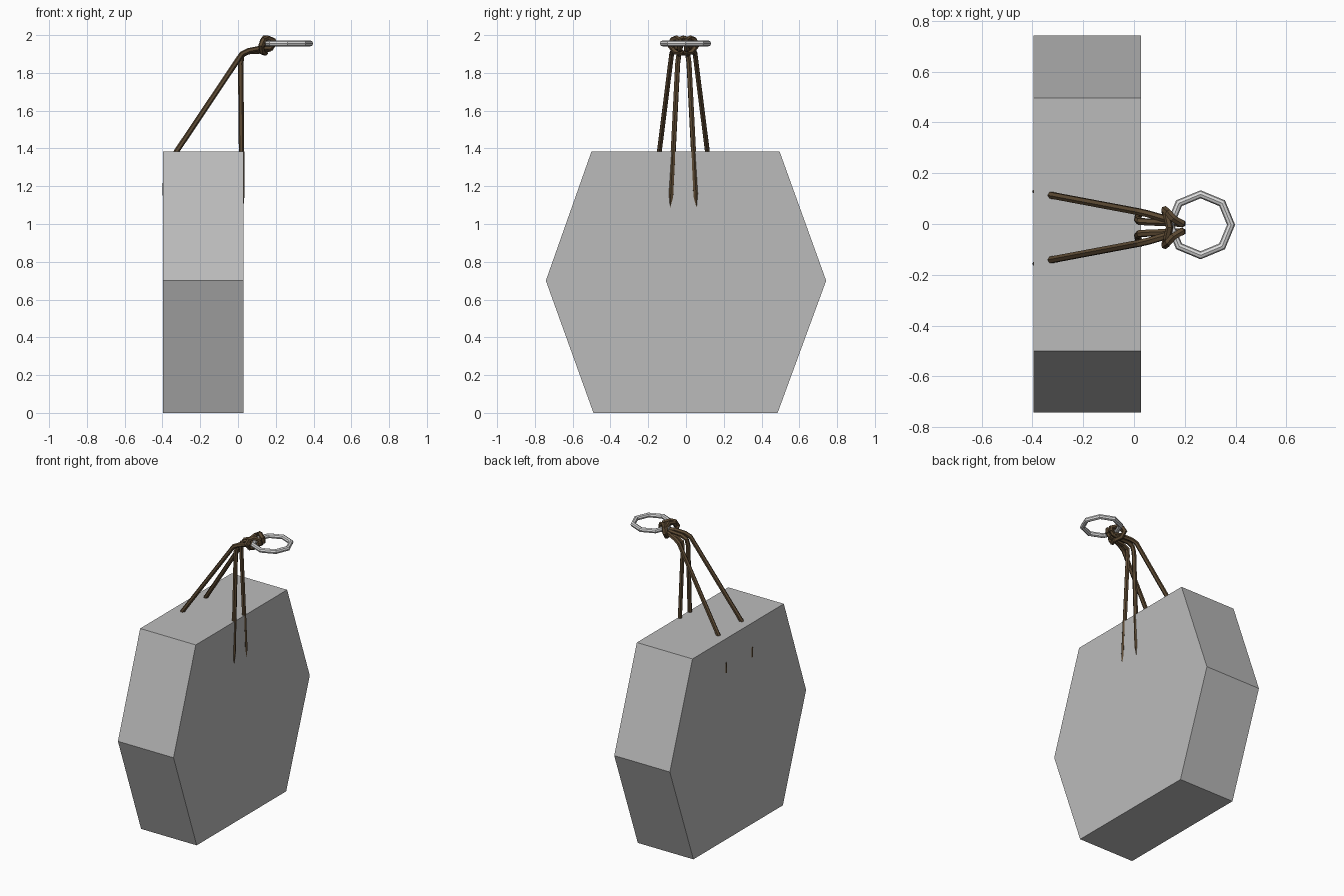
import bpy
import bmesh
import math

cube = bpy.data.objects.get("Cube")
if cube:
    bpy.data.objects.remove(cube, do_unlink=True)


def material(name, rgb):
    m = bpy.data.materials.new(name)
    m.use_nodes = True
    m.diffuse_color = (*rgb, 1)
    m.node_tree.nodes["Principled BSDF"].inputs["Base Color"].default_value = (*rgb, 1)
    return m


stone = material("stone grey", (0.5, 0.5, 0.5))
leather = material("cord brown", (0.105, 0.066, 0.032))
steel = material("ring silver", (0.72, 0.72, 0.72))


def cord(name, points, radius=0.0145):
    """Six-sided cord along a path, turned into a mesh."""
    curve = bpy.data.curves.new(name, "CURVE")
    curve.dimensions = "3D"
    curve.bevel_depth = radius
    curve.bevel_resolution = 1
    curve.use_fill_caps = True
    spline = curve.splines.new("POLY")
    spline.points.add(len(points) - 1)
    for p, co in zip(spline.points, points):
        p.co = (*co, 1)
    spline.use_smooth = False
    temp = bpy.data.objects.new(name + "_path", curve)
    bpy.context.collection.objects.link(temp)
    bpy.context.view_layer.update()
    mesh = bpy.data.meshes.new_from_object(temp.evaluated_get(bpy.context.evaluated_depsgraph_get()))
    bpy.data.objects.remove(temp, do_unlink=True)
    mesh.materials.clear()
    mesh.materials.append(leather)
    ob = bpy.data.objects.new(name, mesh)
    bpy.context.collection.objects.link(ob)


# Hexagonal tag body: profile in y/z extruded along x
profile = [(-0.49, 0), (0.485, 0), (0.742, 0.70), (0.495, 1.385), (-0.5, 1.385), (-0.742, 0.70)]
bm = bmesh.new()
face = bm.faces.new([bm.verts.new((-0.396, y, z)) for y, z in profile])
side = bmesh.ops.extrude_face_region(bm, geom=[face])
bmesh.ops.translate(bm, vec=(0.424, 0, 0),
                    verts=[v for v in side["geom"] if isinstance(v, bmesh.types.BMVert)])
bmesh.ops.recalc_face_normals(bm, faces=bm.faces)
mesh = bpy.data.meshes.new("hexagonal_tag")
bm.to_mesh(mesh)
bm.free()
mesh.materials.append(stone)
bpy.context.collection.objects.link(bpy.data.objects.new("hexagonal_tag", mesh))

# Octagonal ring
bpy.ops.mesh.primitive_torus_add(major_segments=8, minor_segments=8, major_radius=0.12,
                                 minor_radius=0.016, location=(0.262, -0.003, 1.956))
ring = bpy.context.object
ring.name = "ring"
ring.data.materials.append(steel)

# Cords: the rear and front strands on each side, offset slightly towards -y
for label, s in (("left", 1), ("right", -1)):
    def at(x, y, z):
        return (x, s * y - 0.014, z)

    cord(label + "_rear_strand", [
        at(-0.386, 0.142, 1.15), at(-0.386, 0.142, 1.21), at(-0.325, 0.127, 1.385),
        at(0.02, 0.062, 1.90), at(0.055, 0.054, 1.917), at(0.12, 0.035, 1.93),
        at(0.175, 0.016, 1.93), at(0.19, 0.016, 1.955)])
    cord(label + "_front_strand", [
        at(0.014, 0.068, 1.09), at(0.021, 0.065, 1.16), at(0.014, 0.03, 1.85),
        at(0.022, 0.024, 1.895), at(0.055, 0.022, 1.912), at(0.11, 0.02, 1.915),
        at(0.165, 0.018, 1.925), at(0.19, 0.016, 1.955)])
    # Knot loop over the ring, wrapping round the strands
    cord(label + "_knot_loop", [
        at(0.19, 0.016, 1.94), at(0.188, 0.016, 1.972), at(0.155, 0.035, 1.984),
        at(0.135, 0.058, 1.975), at(0.122, 0.07, 1.945), at(0.128, 0.045, 1.912),
        at(0.145, 0.0, 1.905)], 0.0155)

# Crossing turn of the knot behind the ring
cord("knot_cross_turn", [
    (0.13, -0.08, 1.94), (0.13, -0.055, 1.972), (0.14, -0.014, 1.985),
    (0.13, 0.03, 1.972), (0.125, 0.055, 1.94)], 0.0145)
